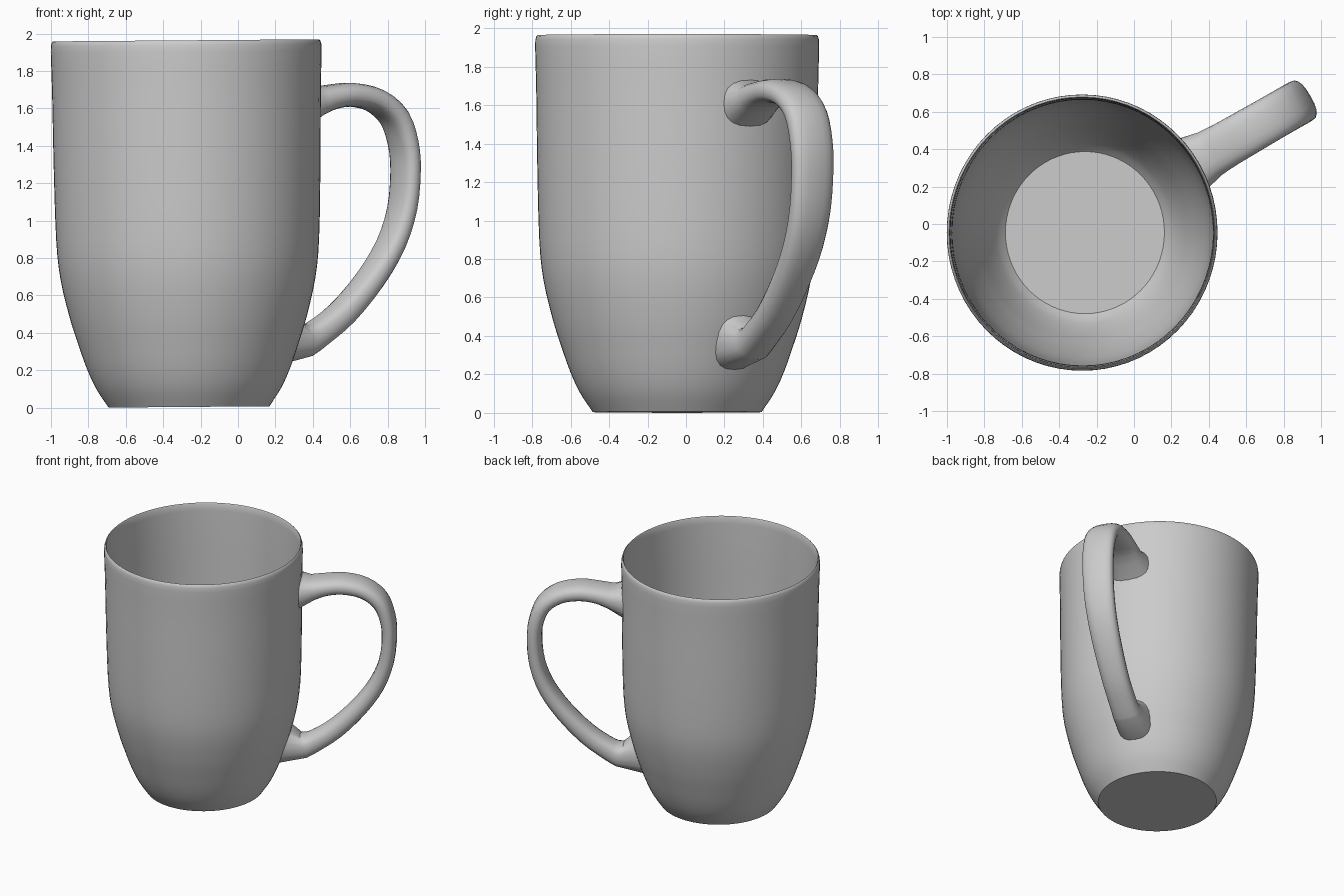
import bpy, bmesh
from math import sin, cos, pi, radians, sqrt, copysign
from mathutils import Vector

if "Cube" in bpy.data.objects:
    bpy.data.objects.remove(bpy.data.objects["Cube"])

CENTRE = (-0.262, -0.046, 0.004)
TILT = (0, -0.008, 0)      # the mug leans very slightly
Y_SCALE = 1.02


def catmull(pts, steps):
    """Smooth a list of control tuples with a Catmull-Rom curve."""
    v = [Vector(p) for p in pts]
    v = [2 * v[0] - v[1]] + v + [2 * v[-1] - v[-2]]
    out = []
    for i in range(1, len(v) - 2):
        a, b, c, d = v[i - 1:i + 3]
        for s in range(steps):
            t = s / steps
            out.append(0.5 * (2 * b + (c - a) * t + (2 * a - 5 * b + 4 * c - d) * t**2
                              + (3 * b - a - 3 * c + d) * t**3))
    return out + [v[-2]]


def loft(name, rings, caps=False):
    """Skin closed rings of equal length into one smooth object."""
    bm = bmesh.new()
    loops = [[bm.verts.new(p) for p in ring] for ring in rings]
    n = len(loops[0])
    for r, s in zip(loops, loops[1:]):
        for i in range(n):
            j = (i + 1) % n
            bm.faces.new((r[i], r[j], s[j], s[i]))
    if caps:
        bm.faces.new(loops[0][::-1])
        bm.faces.new(loops[-1])
    bmesh.ops.recalc_face_normals(bm, faces=bm.faces)
    me = bpy.data.meshes.new(name)
    bm.to_mesh(me)
    bm.free()
    ob = bpy.data.objects.new(name, me)
    bpy.context.collection.objects.link(ob)
    ob.location, ob.rotation_euler = CENTRE, TILT
    bpy.ops.object.select_all(action='DESELECT')
    ob.select_set(True)
    bpy.context.view_layer.objects.active = ob
    bpy.ops.object.shade_smooth_by_angle(angle=radians(40))
    return ob


# Cup: thin-walled profile (radius, z), outside up, over the rim, inside down
outer = catmull([(0.43, 0), (0.495, 0.10), (0.545, 0.21), (0.59, 0.34), (0.635, 0.485),
                 (0.682, 0.69), (0.703, 0.90), (0.713, 1.28), (0.718, 1.65),
                 (0.724, 1.90)], 3)
WALL = 0.02
rim = [Vector(p) for p in ((0.723, 1.935), (0.718, 1.953), (0.711, 1.96), (0.706, 1.95))]
inner = [Vector((p.x - WALL, p.y)) for p in reversed(outer) if p.y > 0.05]
profile = outer + rim + inner + [Vector((0.425, 0.035))]
SEG = 72
loft("cup", [[(p.x * cos(2 * pi * i / SEG), p.x * Y_SCALE * sin(2 * pi * i / SEG), p.y)
              for i in range(SEG)] for p in profile], caps=True)


def wall_radius(z):
    for p, q in zip(outer, outer[1:]):
        if p.y <= z <= q.y:
            return p.x + (q.x - p.x) * (z - p.y) / (q.y - p.y)
    return outer[-1].x


# Handle: path of (distance from axis, z, half thickness, half width)
path = catmull([(0.80, 1.625, 0.080, 0.130), (0.90, 1.65, 0.067, 0.124),
                (1.03, 1.662, 0.064, 0.122), (1.18, 1.63, 0.062, 0.12),
                (1.295, 1.54, 0.06, 0.12), (1.35, 1.40, 0.056, 0.12),
                (1.363, 1.25, 0.055, 0.118), (1.340, 1.05, 0.056, 0.115),
                (1.268, 0.86, 0.06, 0.11), (1.14, 0.675, 0.064, 0.105),
                (0.965, 0.495, 0.07, 0.10), (0.80, 0.38, 0.076, 0.10),
                (0.73, 0.35, 0.09, 0.106)], 3)
N = 20
SIDE = 0.025               # sideways offset of the handle plane
ANGLE = radians(30)


def superellipse(i):
    c, s = cos(2 * pi * i / N), sin(2 * pi * i / N)
    return copysign(abs(c)**0.78, c), copysign(abs(s)**0.78, s)


def place(u, v, z):
    v += SIDE
    return (u * cos(ANGLE) - v * sin(ANGLE), u * sin(ANGLE) + v * cos(ANGLE), z)


def root_ring(z0, half_z, half_w, sign):
    """Flared end ring lying just inside the cup wall."""
    ring = []
    for i in range(N):
        c, s = superellipse(i)
        z, v = z0 + sign * c * half_z, s * half_w
        r = wall_radius(z) - 0.006
        ring.append(place(sqrt(r * r - (v + SIDE)**2), v, z))
    return ring


rings = [root_ring(1.60, 0.125, 0.155, 1)]
for k, p in enumerate(path):
    a, b = path[max(k - 1, 0)], path[min(k + 1, len(path) - 1)]
    t = Vector((b[0] - a[0], b[1] - a[1])).normalized()
    ring = []
    for i in range(N):
        c, s = superellipse(i)
        ring.append(place(p[0] - t.y * c * p[2], s * p[3], p[1] + t.x * c * p[2]))
    rings.append(ring)
rings.append(root_ring(0.36, 0.145, 0.13, -1))
loft("handle", rings)
